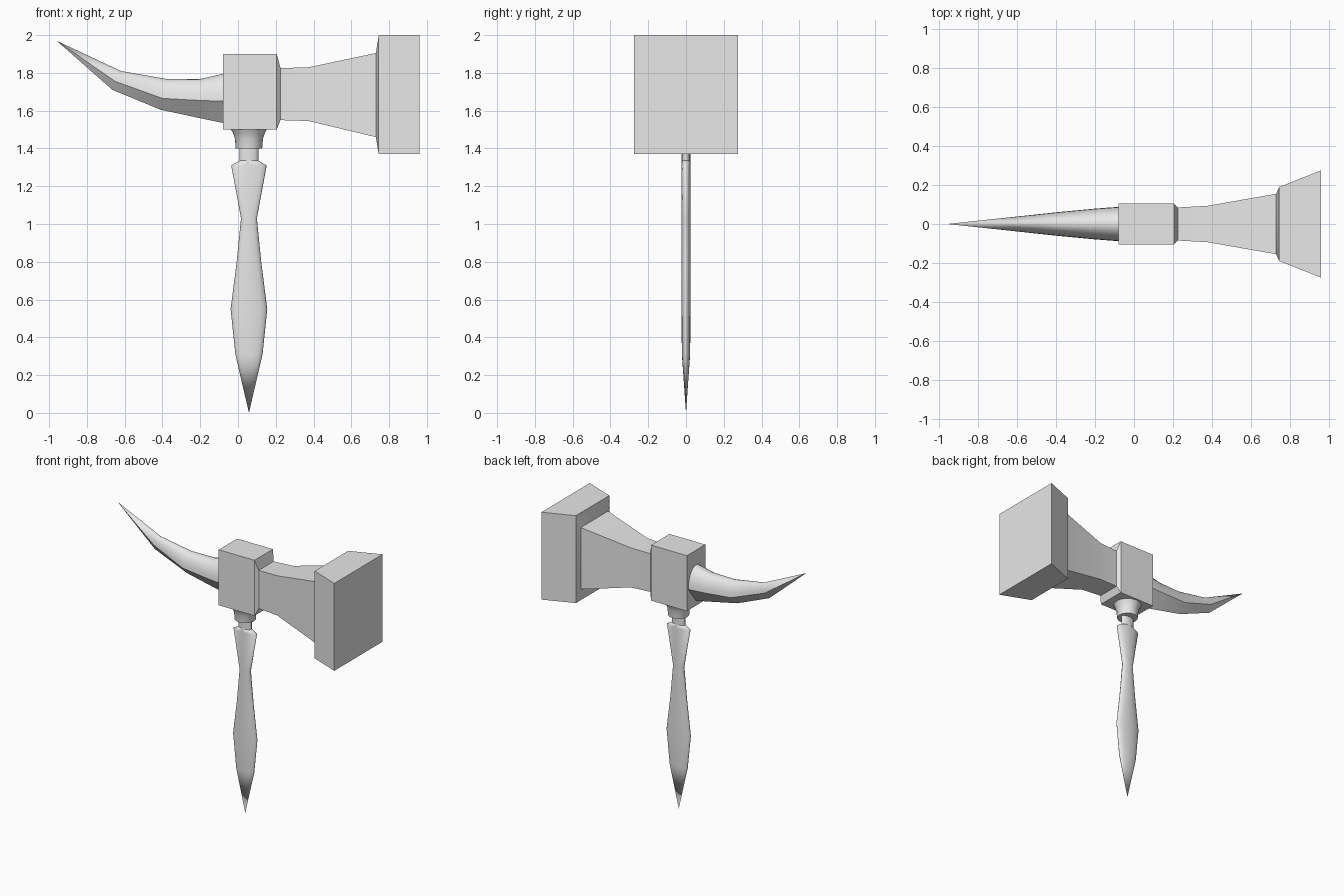
import bpy, bmesh
from math import sin, cos, pi, radians

if "Cube" in bpy.data.objects:
    bpy.data.objects.remove(bpy.data.objects["Cube"], do_unlink=True)

grey = bpy.data.materials.new("plain_grey")
grey.use_nodes = True
colour = (0.8, 0.8, 0.8, 1)
grey.diffuse_color = colour
grey.node_tree.nodes["Principled BSDF"].inputs["Base Color"].default_value = colour


def loft(name, rings, angle):
    """Skin a list of equal-length point rings and cap both ends."""
    bm = bmesh.new()
    loops = [[bm.verts.new(p) for p in ring] for ring in rings]
    n = len(loops[0])
    for a, b in zip(loops, loops[1:]):
        for i in range(n):
            j = (i + 1) % n
            bm.faces.new((a[i], a[j], b[j], b[i]))
    bm.faces.new(loops[0])
    bm.faces.new(loops[-1])
    bmesh.ops.remove_doubles(bm, verts=bm.verts, dist=0.0005)
    bmesh.ops.recalc_face_normals(bm, faces=bm.faces)
    mesh = bpy.data.meshes.new(name)
    bm.to_mesh(mesh)
    bm.free()
    mesh.materials.append(grey)
    obj = bpy.data.objects.new(name, mesh)
    bpy.context.collection.objects.link(obj)
    bpy.ops.object.select_all(action='DESELECT')
    obj.select_set(True)
    bpy.context.view_layer.objects.active = obj
    bpy.ops.object.shade_smooth_by_angle(angle=radians(angle))
    return obj


def oval(z, rx, ry, sides=16, cx=0.058):
    return [(cx + rx * cos(2 * pi * i / sides), ry * sin(2 * pi * i / sides), z)
            for i in range(sides)]


def rect(x, low, high, half):
    return [(x, -half, low), (x, half, low), (x, half, high), (x, -half, high)]


def horn_ring(x_top, top, x_ridge, ridge, x_low, low, half, steps=12):
    """Rounded upper arch above two ridges, with a keel below."""
    ring = []
    for i in range(steps + 1):
        a = pi * i / steps
        s = sin(a)
        ring.append((x_ridge + (x_top - x_ridge) * s, half * cos(a),
                     ridge + (top - ridge) * s))
    return ring + [(x_low, 0, low)]


# Central block, waist and flared striking face
loft("hammer_head", [rect(*r) for r in (
    (-0.08, 1.5, 1.9, 0.105), (0.205, 1.5, 1.9, 0.105),
    (0.225, 1.55, 1.825, 0.085), (0.375, 1.545, 1.83, 0.093),
    (0.73, 1.46, 1.905, 0.155), (0.745, 1.37, 2.0, 0.19),
    (0.96, 1.37, 2.0, 0.275))], 30)

# Curved horn
loft("horn", [horn_ring(*r) for r in (
    (-0.07, 1.797, -0.07, 1.65, -0.07, 1.533, 0.089),
    (-0.2, 1.768, -0.2, 1.654, -0.2, 1.56, 0.079),
    (-0.38, 1.768, -0.4, 1.665, -0.41, 1.605, 0.06),
    (-0.62, 1.81, -0.65, 1.755, -0.665, 1.71, 0.033),
    (-0.96, 1.97, -0.96, 1.97, -0.96, 1.97, 0))], 32)

# Flat, waisted grip ending in a point
loft("grip", [oval(*r) for r in (
    (0, 0, 0), (0.31, 0.072, 0.022), (0.55, 0.097, 0.024),
    (0.8, 0.065, 0.024), (1.03, 0.042, 0.024),
    (1.31, 0.094, 0.024), (1.335, 0.05, 0.023))], 85)

# Slim neck between grip and collar
loft("neck", [oval(1.32, 0.05, 0.023), oval(1.42, 0.05, 0.023)], 85)

# Round flared collar under the head
loft("collar", [oval(*r) for r in (
    (1.4, 0.07, 0.07), (1.455, 0.075, 0.075),
    (1.48, 0.084, 0.084), (1.505, 0.097, 0.097))], 40)
